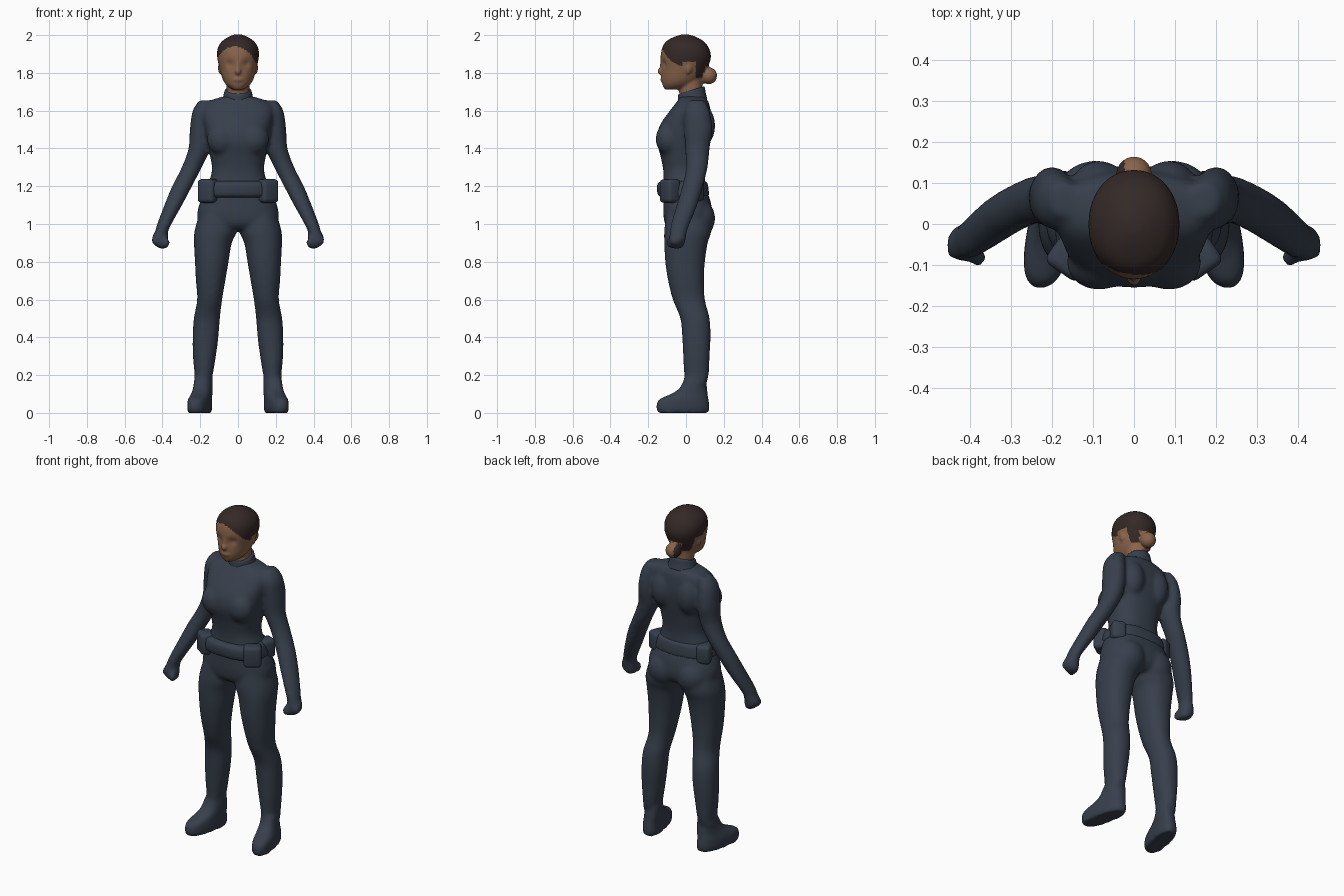
import bpy, bmesh, math
from mathutils import Matrix, Vector

default_cube = bpy.data.objects.get("Cube")
if default_cube:
    bpy.data.objects.remove(default_cube, do_unlink=True)


def make_material(name, color):
    material = bpy.data.materials.new(name)
    material.use_nodes = True
    material.diffuse_color = (*color, 1)
    shader = next(n for n in material.node_tree.nodes if n.type == 'BSDF_PRINCIPLED')
    shader.inputs["Base Color"].default_value = (*color, 1)
    return material


navy = make_material("navy cloth", (.038, .050, .072))
skin = make_material("brown skin", (.25, .125, .07))
hair = make_material("dark brown hair", (.034, .022, .020))


def catmull(a, b, c, d, t):
    return tuple(.5 * (2 * q + (r - p) * t + (2 * p - 5 * q + 4 * r - s) * t * t
                       + (3 * q - p - 3 * r + s) * t ** 3) for p, q, r, s in zip(a, b, c, d))


def loft(bm, sections, side=1, power=2.0, steps=4, sides=32, tilt=0, splay=0):
    """Closed tube through sections of (z, centre x, half width, front y, back y)."""
    rows = []
    last = len(sections) - 1
    for i in range(last):
        quad = [sections[min(max(k, 0), last)] for k in range(i - 1, i + 3)]
        rows += [catmull(*quad, s / steps) for s in range(steps)]
    rows.append(sections[last])
    rings = []
    for z, cx, rx, front, back in rows:
        ring = []
        for k in range(sides):
            angle = math.tau * k / sides
            c, s = math.cos(angle), math.sin(angle)
            x = cx + rx * math.copysign(abs(c) ** (2 / power), c)
            y = (front + back) / 2 + (back - front) / 2 * math.copysign(abs(s) ** (2 / power), s)
            ring.append(bm.verts.new((side * (x - splay * y), y, z + tilt * y)))
        rings.append(ring)
    faces = [bm.faces.new(rings[0]), bm.faces.new(rings[-1][::-1])]
    for low, high in zip(rings, rings[1:]):
        for k in range(sides):
            n = (k + 1) % sides
            faces.append(bm.faces.new((low[k], high[k], high[n], low[n])))
    bmesh.ops.recalc_face_normals(bm, faces=faces)


def blob(bm, centre, radii, side=1):
    x, y, z = centre
    place = Matrix.Translation((side * x, y, z)) @ Matrix.Diagonal((*radii, 1))
    bmesh.ops.create_uvsphere(bm, u_segments=20, v_segments=14, radius=1, matrix=place)


def finish(bm, name, materials, voxel=None, smooth=4):
    """Make an object, fusing overlapping shells into one skin if a voxel size is given."""
    mesh = bpy.data.meshes.new(name)
    bm.to_mesh(mesh)
    bm.free()
    obj = bpy.data.objects.new(name, mesh)
    bpy.context.collection.objects.link(obj)
    if voxel:
        remesh = obj.modifiers.new("fuse", 'REMESH')
        remesh.mode = 'VOXEL'
        remesh.voxel_size = voxel
        relax = obj.modifiers.new("relax", 'SMOOTH')
        relax.iterations = smooth
        graph = bpy.context.evaluated_depsgraph_get()
        fused = bpy.data.meshes.new_from_object(obj.evaluated_get(graph))
        obj.modifiers.clear()
        obj.data = fused
        fused.name = name
    obj.data.materials.clear()
    for material in materials:
        obj.data.materials.append(material)
    for polygon in obj.data.polygons:
        polygon.use_smooth = True
        polygon.material_index = 0
    return obj


# Suit: torso, arms, gloved hands, legs and boots fused together
torso = [(.97, 0, .15, -.08, .10), (1.0, 0, .20, -.11, .13), (1.05, 0, .216, -.12, .14),
         (1.12, 0, .20, -.12, .13), (1.2, 0, .165, -.12, .105), (1.28, 0, .138, -.12, .10),
         (1.36, 0, .148, -.135, .11), (1.44, 0, .165, -.155, .125), (1.52, 0, .178, -.14, .135),
         (1.6, 0, .19, -.085, .13), (1.645, 0, .165, -.05, .12), (1.675, 0, .08, -.03, .10)]
arm = [(1.655, .17, .035, .02, .10), (1.6, .19, .05, -.01, .125), (1.5, .2, .055, -.01, .14),
       (1.4, .205, .057, -.005, .125), (1.3, .245, .053, 0, .115), (1.2, .296, .053, -.02, .09),
       (1.1, .343, .047, -.05, .06), (1.0, .39, .038, -.08, .02), (.96, .405, .035, -.085, .005),
       (.93, .412, .043, -.09, 0), (.9, .41, .041, -.09, -.005), (.87, .397, .022, -.08, -.02)]
leg = [(1.08, .11, .085, -.10, .12), (.97, .117, .112, -.115, .135), (.9, .133, .1, -.115, .115),
       (.8, .139, .089, -.11, .10), (.7, .145, .078, -.095, .095), (.6, .15, .066, -.07, .10),
       (.5, .165, .069, -.03, .125), (.4, .172, .068, -.02, .13), (.3, .178, .061, -.015, .125),
       (.2, .182, .048, -.01, .12), (.15, .19, .046, -.01, .105)]
boot = [(0, .2, .054, -.15, .12), (.03, .2, .058, -.157, .125), (.07, .2, .056, -.145, .12),
        (.1, .195, .052, -.08, .115), (.13, .193, .05, -.035, .112), (.18, .19, .047, -.01, .105)]

bm = bmesh.new()
loft(bm, torso, power=2.4)
for side in (-1, 1):
    loft(bm, arm, side)
    loft(bm, leg, side, power=2.2)
    loft(bm, boot, side, power=2.5, splay=.18)
    blob(bm, (.095, .07, 1.03), (.095, .085, .1), side)       # seat
    blob(bm, (.085, -.095, 1.45), (.08, .066, .085), side)    # bust
    blob(bm, (.085, .085, 1.52), (.07, .07, .11), side)       # shoulder blade
    blob(bm, (.38, -.082, .9), (.018, .022, .03), side)       # thumb
    blob(bm, (.436, -.06, .912), (.022, .028, .026), side)    # knuckles
finish(bm, "suit", [navy], voxel=.011, smooth=6)

# Collar, higher at the nape
bm = bmesh.new()
loft(bm, [(1.63, 0, .095, -.045, .112), (1.66, 0, .08, -.043, .105),
          (1.69, 0, .073, -.042, .1), (1.7, 0, .068, -.038, .095)], tilt=.3)
finish(bm, "collar", [navy])

# Belt with rounded pouches on each hip
bm = bmesh.new()
loft(bm, [(1.14, 0, .185, -.13, .115), (1.155, 0, .193, -.15, .122),
          (1.21, 0, .18, -.153, .116), (1.228, 0, .16, -.13, .105)], power=2.5)
finish(bm, "belt", [navy], voxel=.01, smooth=3)


def pouch(name, centre, size, turn):
    bm = bmesh.new()
    place = (Matrix.Translation(centre) @ Matrix.Rotation(turn, 4, 'Z')
             @ Matrix.Diagonal((*size, 1)))
    bmesh.ops.create_cube(bm, size=1, matrix=place)
    bmesh.ops.bevel(bm, geom=bm.edges[:], offset=.02, segments=3, profile=.5, affect='EDGES')
    finish(bm, name, [navy])


for side, label in ((-1, "right"), (1, "left")):
    pouch(label + "_front_pouch", (side * .157, -.085, 1.175), (.1, .08, .125), side * .6)
    pouch(label + "_back_pouch", (side * .155, .045, 1.175), (.08, .09, .11), side * -.4)

# Head: skull, neck, nose, ears and hair bun fused together
skull = [(1.712, 0, .03, -.112, -.02), (1.735, 0, .062, -.124, .035), (1.77, 0, .083, -.13, .08),
         (1.82, 0, .097, -.13, .11), (1.88, 0, .11, -.135, .132), (1.93, 0, .108, -.127, .122),
         (1.967, 0, .085, -.105, .094), (1.992, 0, .048, -.06, .05), (2.004, 0, .015, -.02, .01)]
bm = bmesh.new()
loft(bm, skull, power=2.1)
loft(bm, [(1.63, 0, .064, -.03, .09), (1.7, 0, .06, -.036, .088), (1.8, 0, .062, -.03, .085)])
blob(bm, (0, -.128, 1.808), (.017, .024, .02))
blob(bm, (0, -.124, 1.835), (.011, .016, .036))
blob(bm, (0, -.122, 1.765), (.03, .014, .013))
blob(bm, (0, .12, 1.785), (.044, .045, .045))
for side in (-1, 1):
    blob(bm, (.096, .012, 1.825), (.01, .018, .03), side)
head = finish(bm, "head", [skin, hair], voxel=.007, smooth=4)

# Eye sockets pressed into the face
for vertex in head.data.vertices:
    for side in (-1, 1):
        distance = (vertex.co - Vector((side * .042, -.115, 1.848))).length
        vertex.co.y += .012 * math.exp(-(distance / .022) ** 2)


def is_hair(p, normal):
    if p.z < 1.835 and p.y > .088:                 # bun, dark on its right side
        return normal.x < -.55 or (p.y < .1 and p.z > 1.8)
    if p.y > .05:                                  # back of the head
        return p.z > 1.775
    if p.y > -.02:                                 # temples
        return p.z > 1.86
    part = abs(p.x + .02)                          # hairline rising to a side parting
    return p.z > 1.94 - 5.5 * part ** 2 - .3 * max(0, p.y + .11)


for polygon in head.data.polygons:
    polygon.material_index = int(is_hair(polygon.center, polygon.normal))
